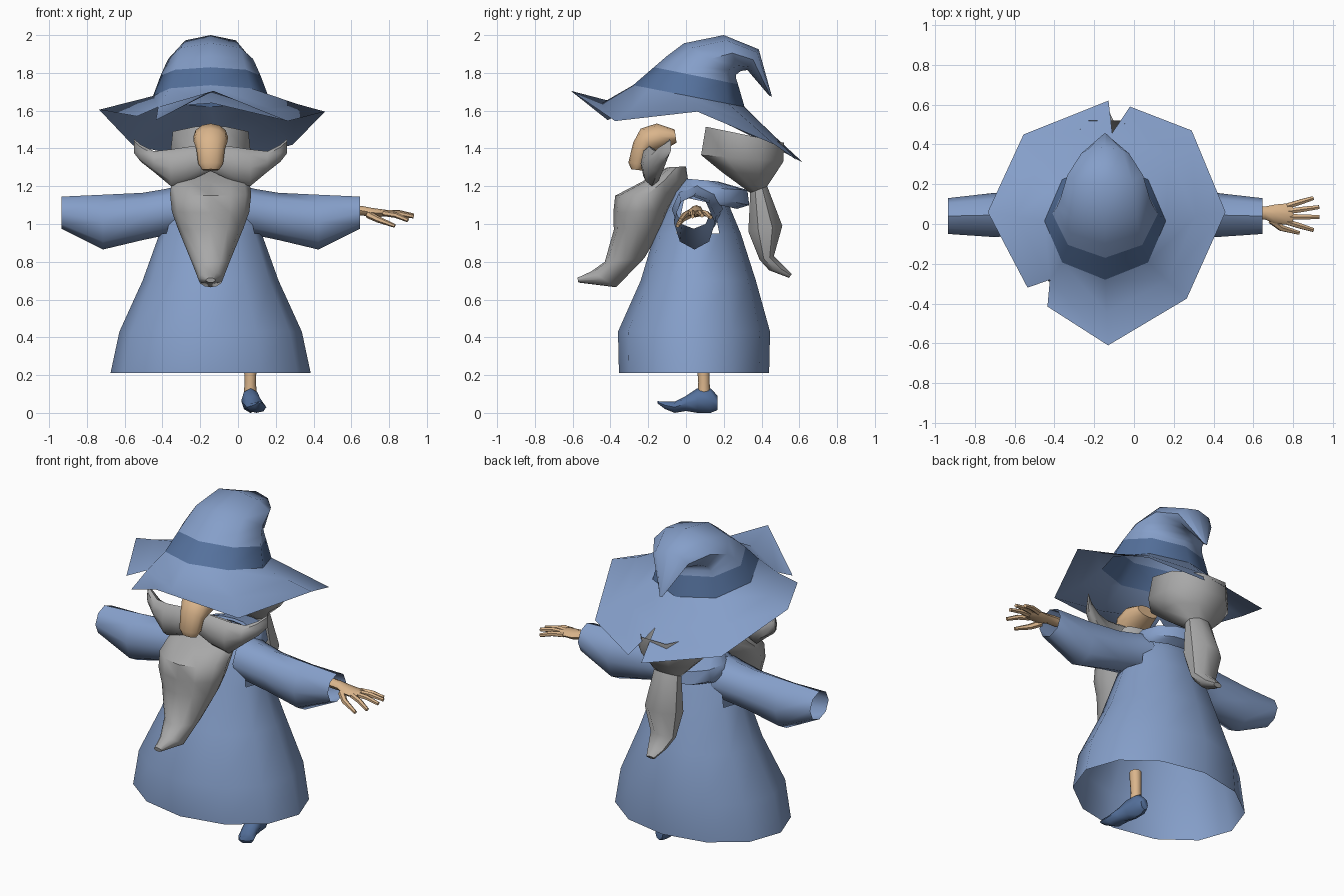
import bpy, bmesh, math
from mathutils import Vector as V

if "Cube" in bpy.data.objects:
    bpy.data.objects.remove(bpy.data.objects["Cube"])

CX = -0.145  # symmetry plane of the body


def material(name, rgb):
    m = bpy.data.materials.new(name)
    m.diffuse_color = (*rgb, 1)
    m.use_nodes = True
    m.node_tree.nodes["Principled BSDF"].inputs["Base Color"].default_value = m.diffuse_color
    return m


BLUE = material("robe blue", (0.235, 0.345, 0.585))
DARK = material("dark blue", (0.09, 0.165, 0.335))
GREY = material("hair grey", (0.39, 0.39, 0.39))
SKIN = material("skin", (0.70, 0.46, 0.26))


def finish(name, bm, mat, angle=50):
    bmesh.ops.recalc_face_normals(bm, faces=bm.faces[:])
    me = bpy.data.meshes.new(name)
    bm.to_mesh(me)
    bm.free()
    me.materials.append(mat)
    ob = bpy.data.objects.new(name, me)
    bpy.context.collection.objects.link(ob)
    bpy.ops.object.select_all(action='DESELECT')
    ob.select_set(True)
    bpy.context.view_layer.objects.active = ob
    bpy.ops.object.shade_smooth_by_angle(angle=math.radians(angle))
    return ob


def loft(name, rings, mat, n=8, caps=(True, True), skip=None, angle=50, flat=False):
    """Skin elliptical rings, each (centre, half axis, half axis).
    flat turns the sections so that sides, not corners, lie on the axes."""
    bm = bmesh.new()
    rows = []
    turn, grow = (.5, 1 / math.cos(math.pi / n)) if flat else (0, 1)
    for c, u, v in rings:
        rows.append([bm.verts.new(c + (u * math.cos(a) + v * math.sin(a)) * grow)
                     for a in (2 * math.pi * (i + turn) / n for i in range(n))])
    for r in range(len(rows) - 1):
        for i in range(n):
            if skip and skip(r, i):
                continue
            j = (i + 1) % n
            bm.faces.new((rows[r][i], rows[r][j], rows[r + 1][j], rows[r + 1][i]))
    for use, row in zip(caps, (rows[0], rows[-1])):
        if use:
            bm.faces.new(row)
    return finish(name, bm, mat, angle)


def side(fy, fz, by, bz, hx):
    """Ring from its front and back points in the side view and a half width."""
    f, b = V((CX, fy, fz)), V((CX, by, bz))
    return (f + b) / 2, V((hx, 0, 0)), (b - f) / 2


def across(x, y, hy, z0, z1):
    """Ring facing along x."""
    return V((x, y, (z0 + z1) / 2)), V((0, hy, 0)), V((0, 0, (z1 - z0) / 2))


def tube(name, pts, radii, mat, n=6):
    """Round limb along a path."""
    pts = [V(p) for p in pts]
    rings = []
    for i, p in enumerate(pts):
        d = (pts[min(i + 1, len(pts) - 1)] - pts[max(i - 1, 0)]).normalized()
        u = d.cross(V((0, 1, 0)) if abs(d.y) < 0.8 else V((1, 0, 0))).normalized()
        rings.append((p, u * radii[i], d.cross(u) * radii[i]))
    return loft(name, rings, mat, n)


# robe, open at the hem and the armholes
loft("robe", [side(-.355, .21, .44, .21, .53), side(-.36, .43, .445, .43, .483),
              side(-.24, .70, .37, .70, .36), side(-.165, .95, .29, .95, .27),
              side(-.11, 1.07, .24, 1.07, .235), side(-.07, 1.17, .2, 1.17, .22),
              side(-.02, 1.22, .15, 1.22, .14)],
     BLUE, 12, (False, False), lambda r, i: r in (3, 4) and i in (0, 11, 5, 6))
# cowl collar drooping at the back
loft("collar", [side(-.05, 1.15, .27, 1.08, .21), side(-.07, 1.18, .335, 1.1, .215),
                side(-.05, 1.20, .325, 1.18, .2), side(0, 1.24, .17, 1.225, .14),
                side(.0, 1.2, .15, 1.18, .12)], BLUE, 12, (False, False))
# sleeves with a hanging point, rooted inside the shoulders
for s, label in ((1, "right"), (-1, "left")):
    loft(label + "_sleeve", [across(CX + s * .16, .06, .135, .955, 1.205),
                             across(CX + s * .24, .055, .125, .94, 1.185),
                             across(CX + s * .36, .05, .11, .915, 1.165),
                             across(CX + s * .57, .045, .11, .865, 1.155),
                             across(CX + s * .79, .04, .09, .975, 1.145)],
         BLUE, 8, (False, False))

# beard with forward curl
loft("beard", [side(-.10, 1.30, 0, 1.305, .17), side(-.24, 1.22, .01, 1.24, .205),
               side(-.375, 1.15, -.025, 1.17, .215), side(-.385, 1.06, -.09, 1.07, .205),
               side(-.382, .97, -.12, .99, .175),
               side(-.43, .80, -.22, .82, .105), side(-.50, .75, -.37, .665, .065),
               side(-.575, .715, -.57, .69, .025)], GREY, 12)
# moustache, both halves
for s, label in ((1, "right"), (-1, "left")):
    loft(label + "_moustache", [across(CX + s * d, y, hy, a, b) for d, y, hy, a, b in (
        (0, -.19, .04, 1.28, 1.42), (.11, -.195, .045, 1.23, 1.41),
        (.21, -.18, .05, 1.20, 1.395), (.30, -.15, .045, 1.275, 1.385),
        (.37, -.12, .03, 1.33, 1.42), (.405, -.085, .006, 1.375, 1.45))], GREY, 8)
# hair under the hat and tail behind
loft("hair", [side(.105, 1.515, .52, 1.43, .2), side(.08, 1.365, .515, 1.33, .215),
              side(.19, 1.275, .47, 1.26, .165), side(.34, 1.165, .43, 1.20, .08),
              side(.33, .96, .51, .99, .105), side(.39, .81, .465, .83, .075),
              side(.44, .755, .53, .765, .05), side(.545, .715, .56, .735, .025)],
     GREY, 8, (False, True), flat=True)
# hooked nose
loft("nose", [side(-.05, 1.43, -.06, 1.50, .07), side(-.12, 1.39, -.155, 1.532, .092),
              side(-.185, 1.37, -.24, 1.505, .09), side(-.195, 1.36, -.28, 1.43, .075),
              side(-.207, 1.315, -.305, 1.325, .066), side(-.235, 1.283, -.29, 1.29, .045)],
     SKIN, 12)

# hat band and drooping crown
band_low, band_high = side(-.28, 1.735, .31, 1.62, .305), side(-.17, 1.83, .275, 1.74, .265)
loft("hat_band", [band_low, band_high], DARK, 8, (False, False))
loft("hat_crown", [band_high, side(-.10, 1.89, .265, 1.77, .245),
                   side(-.01, 1.957, .265, 1.79, .225), side(.2, 2.0, .29, 1.81, .19),
                   side(.385, 1.925, .325, 1.815, .12), side(.455, 1.675, .44, 1.68, .01)],
     BLUE, 8, (False, True), angle=60)

# hat brim with a tear at the back and one at the front left
brim = [[(.46, .06, 1.595)], [(.29, .47, 1.42)],
        [(-.02, .59, 1.335), (-.128, .62, 1.325)], [(-.555, .45, 1.415)],
        [(-.735, .06, 1.605)], [(-.535, -.32, 1.57), (-.435, -.415, 1.55)],
        [(-.13, -.61, 1.705)], [(.265, -.375, 1.545)]]
bm = bmesh.new()
cols = []
for i, outs in enumerate(brim):
    a = math.radians(45 * i)
    c, u, v = band_low
    inner = c + u * math.cos(a) + v * math.sin(a)
    mean = sum((V(o) for o in outs), V()) / len(outs)
    mid = inner.lerp(mean, .5)
    mid.z -= .08 * max(0, -math.sin(a)) ** 4
    cols.append((bm.verts.new(inner), bm.verts.new(mid), [bm.verts.new(o) for o in outs]))
for i in range(8):
    p, q = cols[i], cols[(i + 1) % 8]
    bm.faces.new((p[0], p[1], q[1], q[0]))
    bm.faces.new((p[1], p[2][-1], q[2][0], q[1]))
finish("hat_brim", bm, BLUE)

# hand
loft("hand", [across(.60, .055, .033, 1.045, 1.10), across(.66, .055, .033, 1.045, 1.095),
              across(.71, .05, .048, 1.035, 1.085), across(.785, .05, .055, 1.04, 1.075),
              across(.80, .05, .05, 1.045, 1.07)], SKIN, 8)
for k, (y0, tip) in enumerate(((.09, (.90, .13, 1.035)), (.063, (.93, .085, 1.045)),
                               (.036, (.93, .035, 1.04)), (.01, (.90, -.03, 1.02)))):
    base = V((.77, y0, 1.058))
    mid = base.lerp(V(tip), .5) + V((0, 0, .008))
    tube("finger_%d" % (k + 1), [base, mid, tip], [.016, .015, .011], SKIN)
tube("thumb", [(.69, .02, 1.05), (.74, -.02, 1.025), (.83, -.045, .99)],
     [.02, .017, .01], SKIN)

# leg and curled shoe
tube("leg", [(.065, .095, .08), (.065, .095, .16), (.065, .09, .29)], [.036, .03, .035], SKIN, 8)
loft("shoe", [(V((x, y, (a + b) / 2)), V((h, 0, 0)), V((0, 0, (b - a) / 2)))
              for x, y, h, a, b in ((.065, .168, .025, .015, .09), (.065, .13, .045, .0, .13),
                                    (.067, .06, .05, .0, .13), (.08, .0, .052, .01, .09),
                                    (.098, -.06, .052, .0, .06), (.112, -.11, .03, .02, .06),
                                    (.115, -.15, .006, .05, .062))], DARK, 8)
